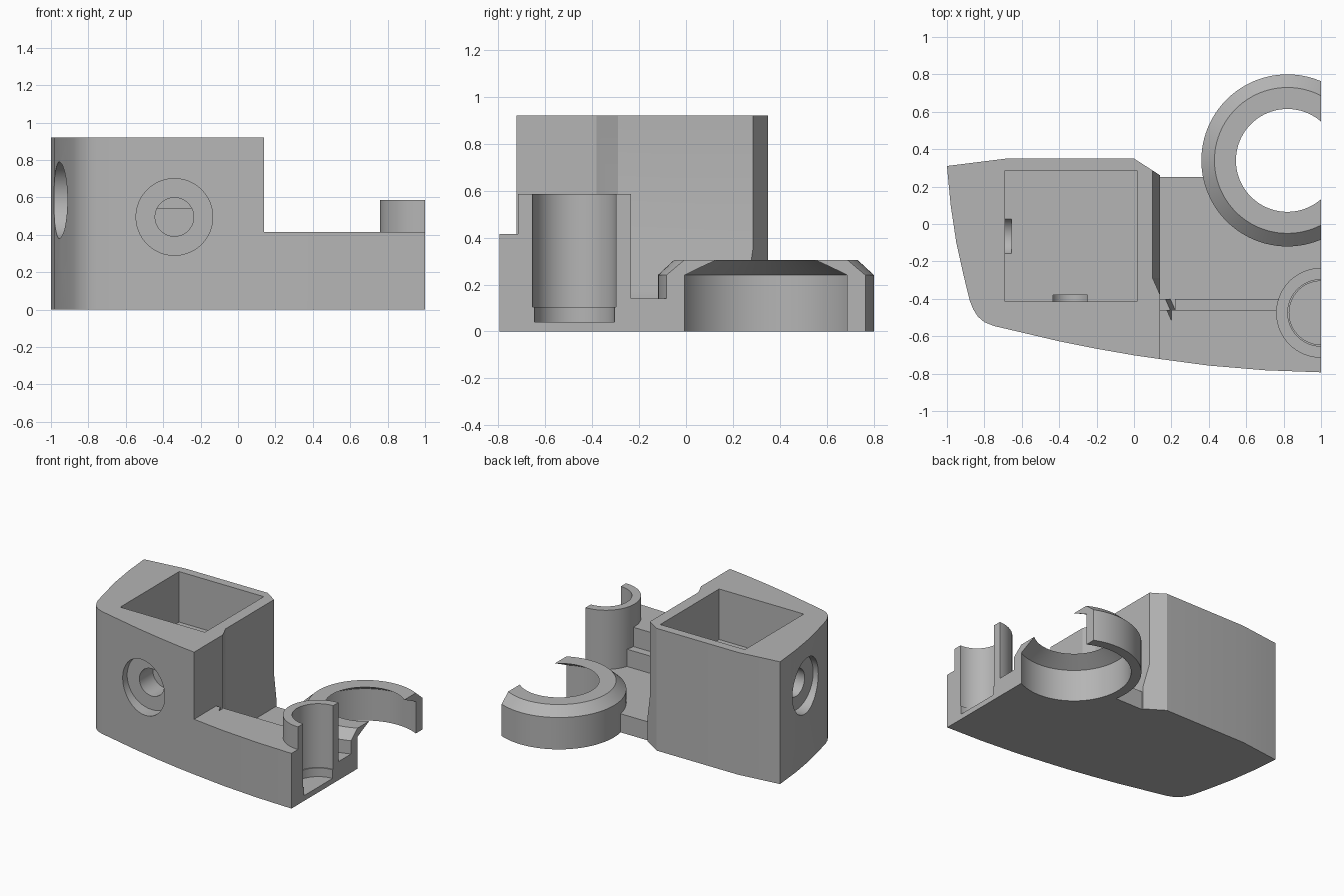
import bpy, bmesh, math
from mathutils import Matrix, Vector

cube = bpy.data.objects.get("Cube")
if cube:
    bpy.data.objects.remove(cube, do_unlink=True)

grey = bpy.data.materials.new("plain grey")
grey.use_nodes = True
colour = (0.46, 0.46, 0.46, 1)
grey.diffuse_color = colour
grey.node_tree.nodes["Principled BSDF"].inputs["Base Color"].default_value = colour


def loft(name, rings, matrix=Matrix()):
    """Solid skinned through rings of equal point count, capped at both ends."""
    bm = bmesh.new()
    loops = [[bm.verts.new(matrix @ Vector(p)) for p in ring] for ring in rings]
    n = len(loops[0])
    for a, b in zip(loops, loops[1:]):
        for i in range(n):
            j = (i + 1) % n
            bm.faces.new((a[i], a[j], b[j], b[i]))
    bm.faces.new(loops[0][::-1])
    bm.faces.new(loops[-1])
    bmesh.ops.recalc_face_normals(bm, faces=bm.faces)
    mesh = bpy.data.meshes.new(name)
    bm.to_mesh(mesh)
    bm.free()
    mesh.materials.append(grey)
    obj = bpy.data.objects.new(name, mesh)
    bpy.context.collection.objects.link(obj)
    return obj


def prism(name, outline, z0, z1):
    return loft(name, [[(x, y, z) for x, y in outline] for z in (z0, z1)])


def box(name, x0, x1, y0, y1, z0, z1):
    return prism(name, [(x0, y0), (x1, y0), (x1, y1), (x0, y1)], z0, z1)


def turned(name, profile, origin, matrix=Matrix(), sides=96):
    """Round solid from (radius, height) pairs, stacked along its axis."""
    turn = [2 * math.pi * i / sides for i in range(sides)]
    rings = [[(r * math.cos(t), r * math.sin(t), h) for t in turn] for r, h in profile]
    return loft(name, rings, Matrix.Translation(origin) @ matrix)


def combine(target, tool, operation):
    mod = target.modifiers.new("shape", "BOOLEAN")
    mod.operation = operation
    mod.solver = "EXACT"
    mod.object = tool
    bpy.context.view_layer.objects.active = target
    bpy.ops.object.modifier_apply(modifier=mod.name)
    bpy.data.objects.remove(tool, do_unlink=True)


# Main body: curved front outline, straight back with a bevelled corner
front_curve = [(-1, 0.31), (-0.98, 0.1), (-0.95, -0.1), (-0.91, -0.28),
               (-0.878, -0.41), (-0.86, -0.455), (-0.835, -0.495), (-0.8, -0.525),
               (-0.75, -0.545), (-0.6, -0.58), (-0.4, -0.627), (-0.2, -0.667),
               (0, -0.702), (0.14, -0.722), (0.4, -0.757), (0.7, -0.782),
               (1, -0.793), (1.1, -0.793)]
back_line = [(1.1, 0.25), (0.14, 0.25), (0.14, 0.26), (0, 0.35), (-0.68, 0.35)]
body = prism("bracket_body", front_curve + back_line, 0, 0.92)

# Stepped shelf beside the tall block
for y, z in ((-2, 0.415), (-0.46, 0.27), (-0.4, 0.14)):
    combine(body, box("shelf_cut", 0.14, 2, y, 1, z, 2), "DIFFERENCE")

# Shallow relief on the block's side wall, flaring out at its foot
relief = [(0.2, -0.515), (0.1, -0.29), (0.1, 0.5), (0.2, 0.5)]
levels = ((0.045, 0.145), (0, 0.36), (0, 1.2))
combine(body, loft("relief_cut", [[(x + dx, y, z) for x, y in relief]
                                  for dx, z in levels]), "DIFFERENCE")

# Square pocket in the top
combine(body, box("pocket_cut", -0.69, 0.015, -0.415, 0.285, 0.54, 2), "DIFFERENCE")

# Counterbored screw holes in the front and the outer end
to_back = Matrix.Rotation(-math.pi / 2, 4, "X")
to_inside = Matrix.Rotation(math.pi / 2, 4, "Y")
combine(body, turned("front_hole_cut", [(0.205, -0.5), (0.205, 0.1), (0.103, 0.1), (0.103, 0.26)],
                     (-0.34, -0.64, 0.495), to_back), "DIFFERENCE")
combine(body, turned("end_hole_cut", [(0.205, -0.5), (0.205, 0.1), (0.103, 0.1), (0.103, 0.315)],
                     (-0.97, -0.065, 0.585), to_inside), "DIFFERENCE")

# Upright half socket
socket = (1, -0.475, 0)
combine(body, turned("socket", [(0.24, 0.02), (0.24, 0.585)], socket), "UNION")
combine(body, turned("socket_cut", [(0.17, 0.04), (0.17, 0.105), (0.178, 0.105), (0.178, 1)],
                     socket), "DIFFERENCE")

# Open ring with a bevelled rim and a conical inner lip
ring = (0.82, 0.34, 0)
combine(body, turned("ring", [(0.46, 0), (0.46, 0.24), (0.39, 0.305)], ring), "UNION")
combine(body, turned("ring_cut", [(0.39, -0.2), (0.39, 0.24), (0.275, 0.305), (0.275, 0.5)],
                     ring), "DIFFERENCE")

# Flat end that slices through shelf, socket and ring
combine(body, box("end_cut", 1, 3, -2, 2, -1, 2), "DIFFERENCE")

bpy.ops.object.select_all(action="DESELECT")
body.select_set(True)
bpy.context.view_layer.objects.active = body
bpy.ops.object.shade_smooth_by_angle(angle=math.radians(22))
